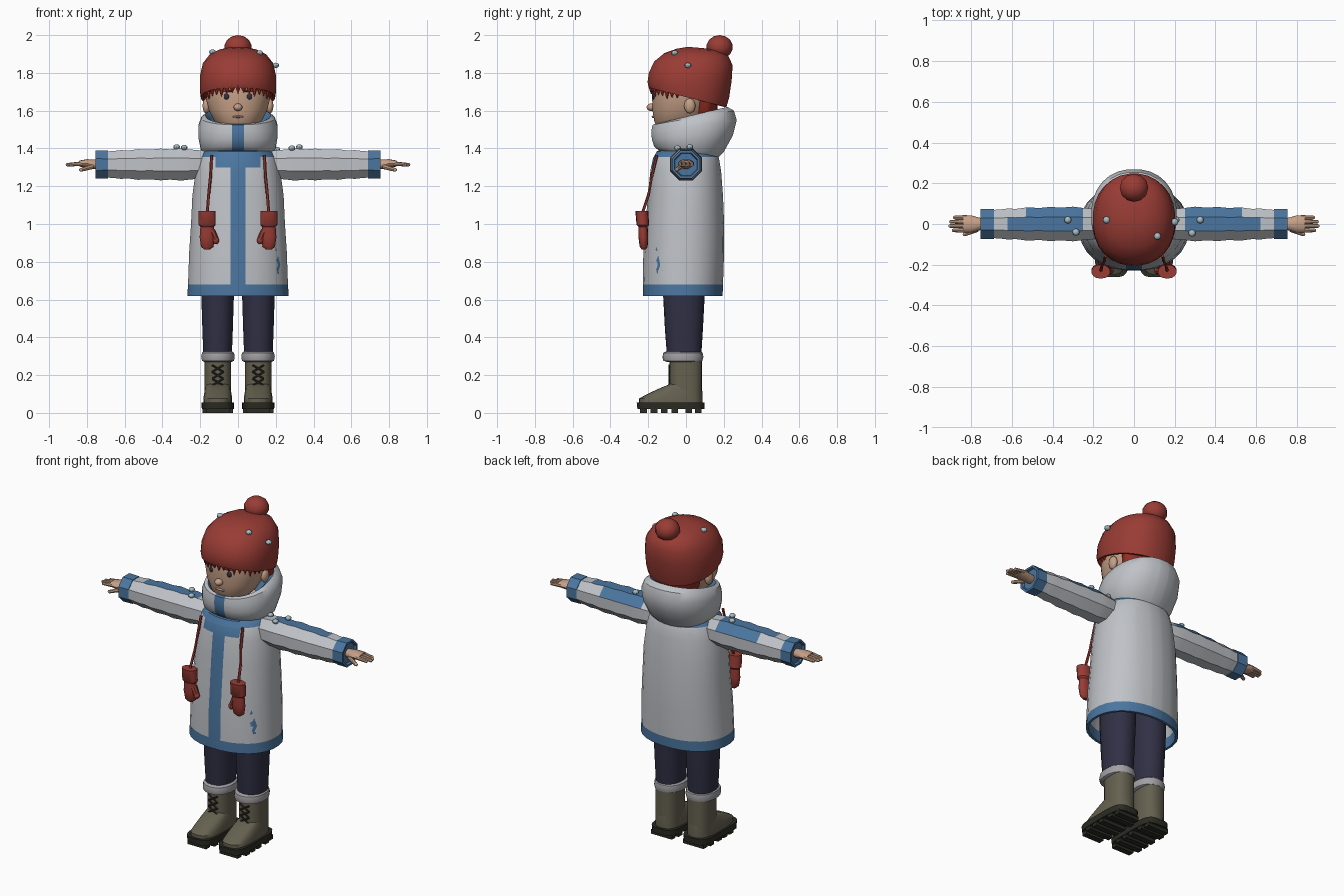
import bpy, bmesh, math
from mathutils import Vector, Matrix
from mathutils.bvhtree import BVHTree

if "Cube" in bpy.data.objects:
    bpy.data.objects.remove(bpy.data.objects["Cube"])


def material(name, *rgb):
    m = bpy.data.materials.new(name)
    m.use_nodes = True
    m.diffuse_color = (*rgb, 1)
    m.node_tree.nodes["Principled BSDF"].inputs["Base Color"].default_value = (*rgb, 1)
    return m


COAT = material("coat grey", .52, .54, .57)
BLUE = material("trim blue", .07, .18, .35)
RED = material("knit red", .32, .045, .035)
SKIN = material("skin", .56, .35, .24)
NAVY = material("trouser navy", .03, .03, .06)
BOOT = material("boot olive", .13, .12, .08)
SOLE = material("sole dark", .025, .025, .018)
FUR = material("cuff fur", .36, .35, .37)
SNOW = material("snow", .38, .5, .55)
HAIR = material("hair red", .33, .03, .02)


def finish(name, bm, mats, mirror=False, angle=40, rule=None, cuts=()):
    """Cut colour borders, paint faces by rule, shade and link the mesh."""
    bmesh.ops.recalc_face_normals(bm, faces=bm.faces)
    for co, no in cuts:
        bmesh.ops.bisect_plane(bm, geom=bm.verts[:] + bm.edges[:] + bm.faces[:],
                               plane_co=co, plane_no=no, dist=1e-5)
    bm.normal_update()
    if rule:
        for f in bm.faces:
            f.material_index = int(rule(f.calc_center_median(), f.normal))
    me = bpy.data.meshes.new(name)
    bm.to_mesh(me)
    bm.free()
    for m in mats:
        me.materials.append(m)
    me.shade_smooth()
    me.set_sharp_from_angle(angle=math.radians(angle))
    ob = bpy.data.objects.new(name, me)
    bpy.context.collection.objects.link(ob)
    if mirror:
        ob.modifiers.new("Mirror", 'MIRROR')
    return ob


def ring(rx, yf, yb, zf, zb, cx=0, n=28, e=2.2):
    """Rounded cross-section; zf and zb are the heights at its front and back."""
    pts = []
    for i in range(n):
        a = math.tau * (i + .5) / n
        c, s = math.cos(a), math.sin(a)
        x = math.copysign(abs(c) ** (2 / e), c)
        y = math.copysign(abs(s) ** (2 / e), s)
        t = (y + 1) / 2
        pts.append(Vector((cx + rx * x, yf + (yb - yf) * t, zf + (zb - zf) * t)))
    return pts


def loft(bm, rings):
    rows = [[bm.verts.new(p) for p in r] for r in rings]
    for a, b in zip(rows, rows[1:]):
        for i in range(len(a)):
            j = (i + 1) % len(a)
            bm.faces.new((a[i], a[j], b[j], b[i]))
    bm.faces.new(rows[0])
    bm.faces.new(rows[-1])
    return bm


def stack(profile, **kw):
    """Level rings from (z, rx, front, back) rows."""
    return [ring(rx, yf, yb, z, z, **kw) for z, rx, yf, yb in profile]


def ball(bm, co, size, seg=14):
    m = Matrix.Translation(co) @ Matrix.Diagonal((*size, 1))
    bmesh.ops.create_uvsphere(bm, u_segments=seg, v_segments=max(6, seg // 2 + 1), radius=1, matrix=m)


def rod(bm, a, b, r, r2=None, seg=8):
    a, b = Vector(a), Vector(b)
    rot = (b - a).to_track_quat('Z', 'Y').to_matrix().to_4x4()
    bmesh.ops.create_cone(bm, cap_ends=True, segments=seg, radius1=r, radius2=r if r2 is None else r2,
                          depth=(b - a).length, matrix=Matrix.Translation((a + b) / 2) @ rot)


def box(bm, co, size):
    bmesh.ops.create_cube(bm, size=1, matrix=Matrix.Translation(co) @ Matrix.Diagonal((*size, 1)))


X, Z = Vector((1, 0, 0)), Vector((0, 0, 1))

# Coat: hollow at the hem, with trim, front placket and yoke
coat = loft(bmesh.new(), stack([
    (.85, .22, -.18, .15), (.68, .25, -.21, .175), (.62, .255, -.215, .18),
    (.62, .27, -.23, .195), (.68, .266, -.23, .197), (.85, .26, -.227, .203), (1.0, .25, -.215, .203),
    (1.15, .243, -.203, .197), (1.28, .225, -.19, .187), (1.35, .205, -.175, .175),
    (1.385, .18, -.155, .16), (1.40, .13, -.11, .12)]))
coat_tree = BVHTree.FromBMesh(coat)
finish("coat", coat, [COAT, BLUE],
       cuts=[(X * s * d, X) for s in (1, -1) for d in (.04, .12)] + [(Z * h, Z) for h in (1.30, 1.355)],
       rule=lambda c, n: c.z < .68 or c.z > 1.355
       or (n.y < 0 and c.y < -.08 and (abs(c.x) < .04 or (c.z > 1.30 and abs(c.x) < .12))))

# Slanted pocket bands laid on the coat
bm = bmesh.new()
grid = []
for i in range(7):
    t = i / 6
    row = []
    for w in (0, .013, .026):
        hit = coat_hit = coat_tree.ray_cast(Vector((.21 - .036 * t + w, -1, .735 + .145 * t)), Vector((0, 1, 0)))
        out = hit[1] if hit[1].y < 0 else -hit[1]
        row.append(bm.verts.new(hit[0] + out * .005))
    grid.append(row)
for a, b in zip(grid, grid[1:]):
    for k in range(2):
        bm.faces.new((a[k], a[k + 1], b[k + 1], b[k]))
finish("pocket_bands", bm, [BLUE], mirror=True)

# Hood folded down around the neck, blue inside
hood = loft(bmesh.new(), [ring(*r) for r in (
    (.16, -.14, .15, 1.385, 1.33), (.198, -.17, .20, 1.41, 1.38), (.211, -.182, .25, 1.45, 1.47),
    (.211, -.185, .27, 1.49, 1.55), (.195, -.178, .255, 1.525, 1.60), (.172, -.16, .22, 1.53, 1.62),
    (.15, -.14, .17, 1.515, 1.59), (.12, -.11, .11, 1.45, 1.47))])
finish("hood", hood, [COAT, BLUE], cuts=[(X * .033, X), (X * -.033, X)],
       rule=lambda c, n: (abs(c.x) < .033 and c.y < -.08) or n.x * c.x + n.y * (c.y - .03) < -.04)

# Puffed sleeves: eight flat sides, blue along the top and upper back


def arm_ring(x, r):
    r /= math.cos(math.pi / 8)
    return [Vector((x, r * math.cos(a), 1.315 + r * math.sin(a)))
            for a in (math.tau * (k + .5) / 8 for k in range(8))]


sleeve = [(.13, .06), (.19, .074), (.25, .079), (.30, .085), (.36, .080), (.41, .084), (.46, .079),
          (.53, .081), (.58, .074), (.62, .076), (.66, .071), (.70, .069)]
finish("sleeves", loft(bmesh.new(), [arm_ring(*s) for s in sleeve]), [COAT, BLUE], mirror=True, angle=35,
       rule=lambda c, n: .25 < c.x and n.z > .5 and (n.z > .85 and c.x < .63 or n.y > .4 and c.x < .53))
finish("sleeve_cuffs", loft(bmesh.new(), [arm_ring(*s) for s in (
    (.688, .06), (.688, .073), (.755, .074), (.755, .062), (.742, .058))]), [BLUE], mirror=True, angle=30)

# Hands with fingers and thumb
bm = loft(bmesh.new(), [[Vector((x, w * math.cos(a), z + h * math.sin(a)))
                         for a in (math.tau * k / 12 for k in range(12))]
                        for x, w, h, z in ((.73, .026, .024, 1.315), (.765, .032, .026, 1.316),
                                           (.80, .043, .023, 1.32), (.84, .042, .016, 1.32))])
for k, tip in enumerate((.895, .912, .908, .89)):
    y = -.031 + k * .021
    rod(bm, (.82, y, 1.32), (tip - .008, y, 1.314), .012, .009)
    ball(bm, (tip - .009, y, 1.314), (.009, .009, .009), 8)
rod(bm, (.77, -.025, 1.305), (.83, -.05, 1.287), .014, .01)
ball(bm, (.83, -.05, 1.287), (.012, .01, .01), 8)
finish("hands", bm, [SKIN], mirror=True)

# Head, nose, mouth and ears
bm = loft(bmesh.new(), stack([(1.40, .07, -.06, .08), (1.485, .055, -.12, .05), (1.505, .088, -.147, .06),
                              (1.54, .123, -.168, .09), (1.60, .154, -.178, .13), (1.66, .17, -.18, .15),
                              (1.72, .174, -.18, .16), (1.79, .165, -.165, .16)]))
ball(bm, (0, -.184, 1.618), (.024, .025, .02))
ball(bm, (0, -.173, 1.568), (.03, .009, .006))
for s in (1, -1):
    ball(bm, (s * .168, .02, 1.625), (.02, .03, .04))
finish("head", bm, [SKIN], angle=60)

# Eyes and brows
bm = bmesh.new()
ball(bm, (.06, -.17, 1.675), (.015, .008, .017))
finish("eyes", bm, [NAVY], mirror=True)
bm = bmesh.new()
rod(bm, (.035, -.178, 1.704), (.085, -.160, 1.703), .005)
finish("brows", bm, [HAIR], mirror=True)

# Hair at the nape and a spiky fringe
bm = loft(bmesh.new(), stack([(1.56, .12, .05, .14), (1.60, .158, .045, .165), (1.74, .178, .04, .18)]))
for k in range(-8, 9):
    a = k * .17
    x, y = .178 * math.sin(a), -.01 - .172 * math.cos(a)
    drop = .035 + .012 * (k % 3 == 0)
    rod(bm, (x, y, 1.735 - .02 * abs(a)), (x * 1.01, y * 1.01, 1.735 - drop - .025 * abs(a)), .019, .002, 6)
finish("hair", bm, [HAIR])

# Knit hat with pompom
finish("hat", loft(bmesh.new(), [ring(*r) for r in (
    (.17, -.17, .19, 1.75, 1.66), (.183, -.185, .20, 1.722, 1.62), (.197, -.197, .215, 1.722, 1.618),
    (.203, -.205, .23, 1.75, 1.67), (.203, -.198, .243, 1.80, 1.76), (.187, -.17, .248, 1.86, 1.84),
    (.15, -.115, .225, 1.905, 1.89), (.10, -.05, .175, 1.928, 1.918), (.045, .01, .10, 1.938, 1.93))]),
    [RED], angle=60)
bm = bmesh.new()
ball(bm, (0, .178, 1.937), (.072, .07, .063), 12)
finish("pompom", bm, [RED], angle=60)

# Mittens hanging on cords
bm = loft(bmesh.new(), stack([(.865, .016, -.235, -.212), (.88, .034, -.245, -.203), (.93, .041, -.252, -.2),
                              (.985, .037, -.252, -.203), (.995, .046, -.262, -.195),
                              (1.07, .046, -.268, -.2), (1.07, .03, -.25, -.215)], cx=.163, n=14))
rod(bm, (.14, -.228, .965), (.118, -.23, .915), .02, .017)
ball(bm, (.117, -.23, .913), (.018, .018, .02), 10)
finish("mittens", bm, [RED], mirror=True)
bm = bmesh.new()
path = [(.14, -.155, 1.365), (.146, -.182, 1.25), (.155, -.197, 1.16), (.163, -.23, 1.06)]
for a, b in zip(path, path[1:]):
    rod(bm, a, b, .008, seg=6)
finish("mitten_cords", bm, [RED], mirror=True)

# Trousers and fur boot cuffs
finish("trousers", loft(bmesh.new(), stack([(.29, .076, -.10, .08), (.45, .082, -.112, .09),
                                           (.64, .088, -.122, .10), (.86, .09, -.125, .10)],
                                          cx=.108, n=18)), [NAVY], mirror=True)
finish("boot_cuffs", loft(bmesh.new(), stack([(.27, .075, -.10, .075), (.276, .086, -.12, .087),
                                             (.297, .09, -.125, .092), (.318, .086, -.12, .088),
                                             (.327, .074, -.10, .076)], cx=.106, n=18)), [FUR], mirror=True)

# Boots: shaft, sloping foot, laces, treaded sole
bm = loft(bmesh.new(), stack([(.05, .07, -.085, .085), (.28, .07, -.088, .086)], cx=.107, n=18, e=2.6))
loft(bm, stack([(.045, .077, -.25, .088), (.075, .077, -.25, .088), (.10, .073, -.205, .087),
                (.13, .068, -.14, .085), (.155, .062, -.08, .08)], cx=.107, n=22, e=2.8))
finish("boots", bm, [BOOT], mirror=True)
bm = bmesh.new()
for k in range(3):
    z = .145 + k * .036
    for s in (1, -1):
        rod(bm, (.107 - s * .03, -.089, z), (.107 + s * .03, -.089, z + .036), .005, seg=6)
finish("boot_laces", bm, [SOLE], mirror=True)
bm = loft(bmesh.new(), stack([(.02, .085, -.258, .098), (.056, .087, -.262, .10)], cx=.107, n=24, e=4))
for y, half in ((-.225, .062), (-.17, .08), (-.115, .08), (-.06, .08), (.015, .08), (.065, .07)):
    box(bm, (.107, y, .013), (half * 2, .036, .026))
finish("boot_soles", bm, [SOLE], mirror=True)

# Snow clumps on hat and shoulders
bm = bmesh.new()
for co in ((-.135, .02, 1.91), (.115, -.06, 1.905), (.2, .01, 1.84), (-.325, .02, 1.408), (-.285, -.04, 1.405),
           (.325, .02, 1.408), (.285, -.045, 1.402), (.205, .02, 1.395)):
    ball(bm, co, (.018, .018, .014), 8)
finish("snow_clumps", bm, [SNOW])
